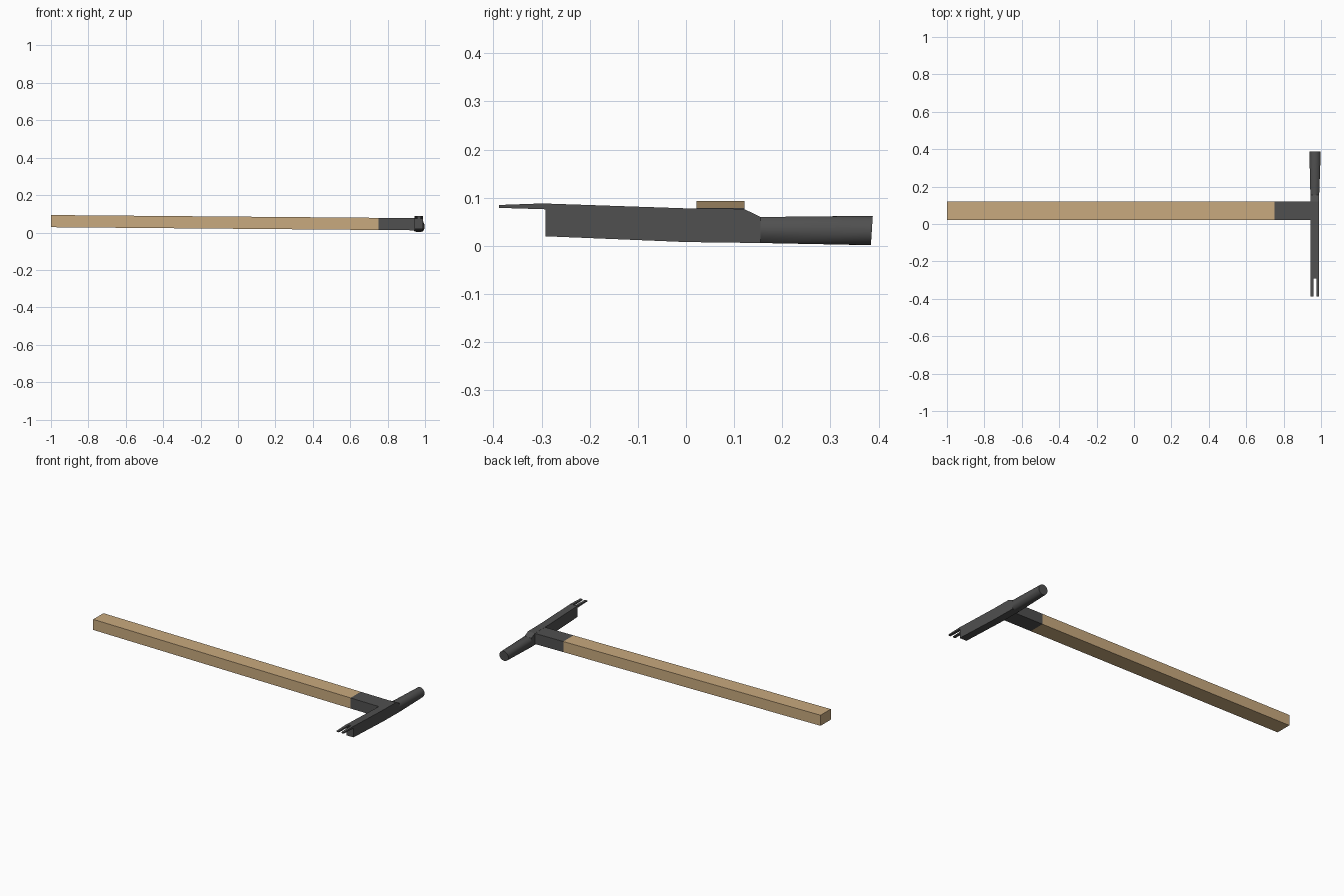
import bpy, bmesh, math
from mathutils import Vector

cube = bpy.data.objects.get("Cube")
if cube:
    bpy.data.objects.remove(cube, do_unlink=True)


def material(name, rgb):
    mat = bpy.data.materials.new(name)
    mat.use_nodes = True
    color = (*rgb, 1)
    mat.diffuse_color = color
    mat.node_tree.nodes["Principled BSDF"].inputs["Base Color"].default_value = color
    return mat


wood = material("pale wood", (0.58, 0.40, 0.21))
steel = material("dark steel", (0.08, 0.08, 0.08))


def add_object(name, bm, mat):
    bmesh.ops.recalc_face_normals(bm, faces=bm.faces)
    mesh = bpy.data.meshes.new(name)
    bm.to_mesh(mesh)
    bm.free()
    mesh.materials.append(mat)
    obj = bpy.data.objects.new(name, mesh)
    bpy.context.collection.objects.link(obj)
    return obj


def extrude_profile(name, profile, place, depth, mat):
    """Place a flat profile and extrude it along the depth vector."""
    bm = bmesh.new()
    face = bm.faces.new([bm.verts.new(place(a, b)) for a, b in profile])
    grown = bmesh.ops.extrude_face_region(bm, geom=[face], use_keep_orig=True)
    moved = [v for v in grown["geom"] if isinstance(v, bmesh.types.BMVert)]
    bmesh.ops.translate(bm, verts=moved, vec=depth)
    return add_object(name, bm, mat)


# Handle and ferrule: bars that slope gently down toward the head
def bar(name, x0, x1, mat):
    def mid(x):
        return 0.046 - 0.0085 * (x - 0.75)
    half = 0.0325
    profile = [(x0, mid(x0) - half), (x1, mid(x1) - half),
               (x1, mid(x1) + half), (x0, mid(x0) + half)]
    extrude_profile(name, profile, lambda x, z: (x, 0.022, z), (0, 0.099, 0), mat)


bar("handle", -1.0, 0.75, wood)
bar("ferrule", 0.75, 0.945, steel)

# Head block: side profile with a step down toward the striking end
LEFT, WIDTH = 0.943, 0.047
block = [(-0.292, 0.088), (0, 0.078), (0.12, 0.077), (0.155, 0.06),
         (0.155, 0.006), (0, 0.008), (-0.292, 0.02)]
extrude_profile("head_block", block, lambda y, z: (LEFT, y, z), (WIDTH, 0, 0), steel)

# Two thin claw prongs with a slot between them
prong = [(-0.29, 0.0885), (-0.388, 0.085), (-0.388, 0.079), (-0.29, 0.076)]
for name, x in (("prong_right", LEFT), ("prong_left", LEFT + WIDTH - 0.0155)):
    extrude_profile(name, prong, lambda y, z: (x, y, z), (0.0155, 0, 0), steel)

# Striking end: hull from the square block to a round face
bm = bmesh.new()
for x in (LEFT, LEFT + WIDTH):
    for z in (0.006, 0.06):
        bm.verts.new((x, 0.155, z))
sides, radius = 24, 0.0305
for i in range(sides):
    angle = math.tau * i / sides
    lean = 0.002 * math.sin(angle)
    bm.verts.new(Vector((0.968, 0.386 + lean, 0.032))
                 + radius * Vector((math.cos(angle), 0, math.sin(angle))))
bmesh.ops.convex_hull(bm, input=bm.verts)
striker = add_object("striking_end", bm, steel)
bpy.ops.object.select_all(action='DESELECT')
striker.select_set(True)
bpy.context.view_layer.objects.active = striker
bpy.ops.object.shade_smooth_by_angle(angle=math.radians(30))
